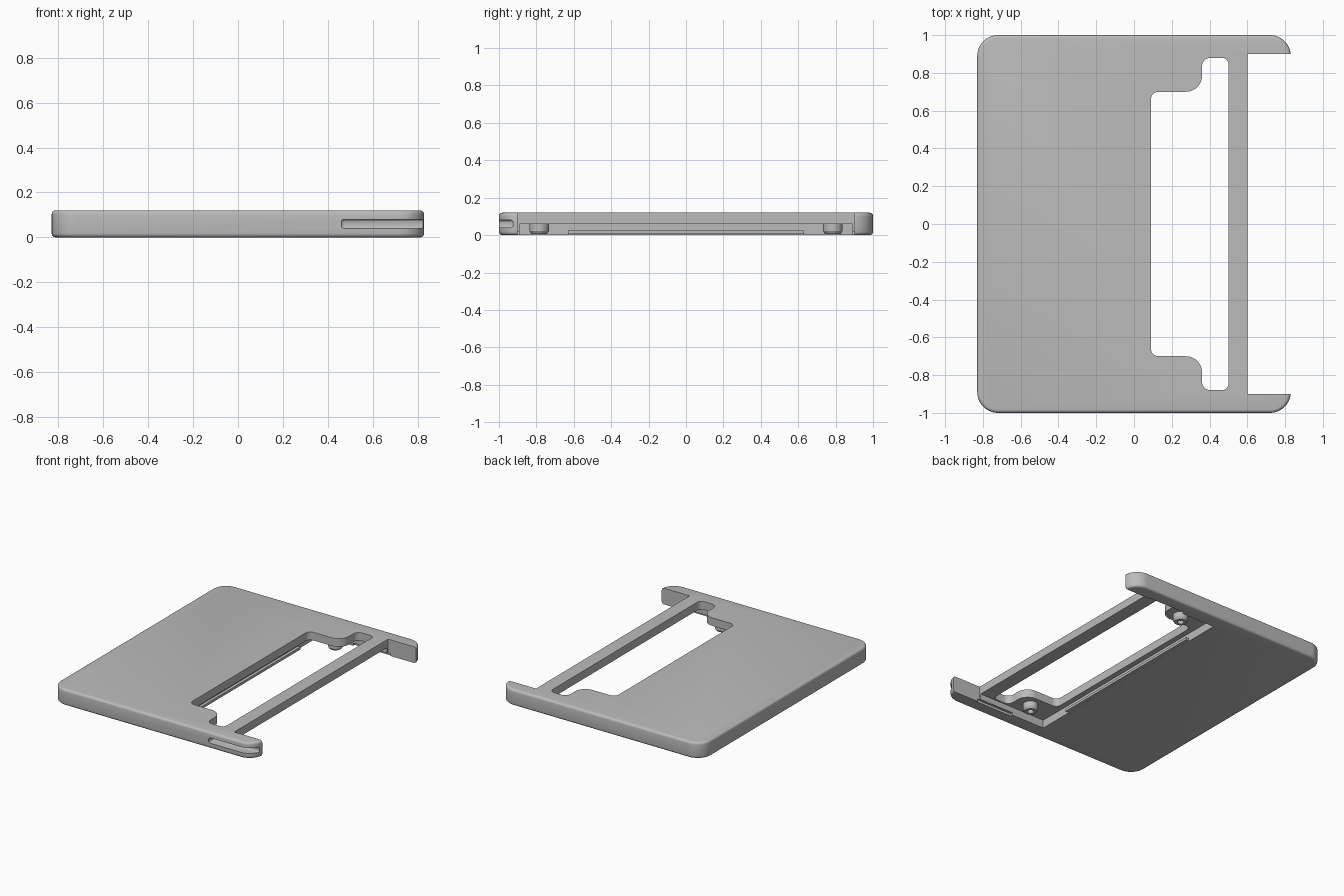
import bpy, bmesh, math
from mathutils import Vector

if "Cube" in bpy.data.objects:
    bpy.data.objects.remove(bpy.data.objects["Cube"])

grey = bpy.data.materials.new("plain grey")
grey.use_nodes = True
grey.diffuse_color = (0.5, 0.5, 0.5, 1)
grey.node_tree.nodes["Principled BSDF"].inputs["Base Color"].default_value = (0.5, 0.5, 0.5, 1)


def rounded(corners, steps=10):
    """Round each (x, y, radius) right-angled corner of an outline."""
    out = []
    for i, (x, y, r) in enumerate(corners):
        p = Vector((x, y))
        a = (Vector(corners[i - 1][:2]) - p).normalized() * r
        b = (Vector(corners[(i + 1) % len(corners)][:2]) - p).normalized() * r
        if r == 0:
            out.append(p)
            continue
        for k in range(steps + 1):
            t = math.pi / 2 * k / steps
            out.append(p + a * (1 - math.sin(t)) + b * (1 - math.cos(t)))
    return out


def add_object(name, bm):
    bmesh.ops.recalc_face_normals(bm, faces=bm.faces)
    mesh = bpy.data.meshes.new(name)
    bm.to_mesh(mesh)
    bm.free()
    obj = bpy.data.objects.new(name, mesh)
    bpy.context.collection.objects.link(obj)
    mesh.materials.append(grey)
    return obj


def prism(name, outline, z0, z1):
    bm = bmesh.new()
    face = bm.faces.new([bm.verts.new((p[0], p[1], z0)) for p in outline])
    top = bmesh.ops.extrude_face_region(bm, geom=[face])["geom"]
    verts = [g for g in top if isinstance(g, bmesh.types.BMVert)]
    bmesh.ops.translate(bm, verts=verts, vec=(0, 0, z1 - z0))
    return add_object(name, bm)


def block(name, x0, x1, y0, y1, z0, z1):
    return prism(name, [(x0, y0), (x1, y0), (x1, y1), (x0, y1)], z0, z1)


def apply(obj, mod):
    bpy.ops.object.select_all(action="DESELECT")
    obj.select_set(True)
    bpy.context.view_layer.objects.active = obj
    bpy.ops.object.modifier_apply(modifier=mod.name)


def round_edges(obj, width, segments):
    mod = obj.modifiers.new("round", "BEVEL")
    mod.width, mod.segments = width, segments
    mod.limit_method, mod.angle_limit = "ANGLE", math.radians(40)
    apply(obj, mod)


def cut(obj, cutter):
    mod = obj.modifiers.new("cut", "BOOLEAN")
    mod.operation, mod.solver, mod.object = "DIFFERENCE", "EXACT", cutter
    apply(obj, mod)
    bpy.data.objects.remove(cutter)


def smooth(obj):
    bpy.ops.object.select_all(action="DESELECT")
    obj.select_set(True)
    bpy.context.view_layer.objects.active = obj
    bpy.ops.object.shade_smooth_by_angle(angle=math.radians(30))


# Main plate with rounded corners and softened rims
W, H = 0.83, 0.12
plate = prism("plate", rounded([(-W, -1, .11), (W, -1, .11), (W, 1, .11), (-W, 1, .11)]), 0, H)
round_edges(plate, 0.018, 4)

# Open end between the two arms, and the shallow pocket underneath
cut(plate, block("end_cutter", 0.6, 1, -0.9, 0.9, -0.1, 0.3))
cut(plate, block("pocket_cutter", 0.05, 0.65, -0.89, 0.89, -0.1, 0.06))
for side in (-1, 1):
    y0, y1 = sorted((side * 0.85, side * 0.908))
    cut(plate, block("step_cutter", 0.32, 0.62, y0, y1, -0.1, 0.018))

# Stepped window through the plate
half = [(0.09, 0.7, .04), (0.36, 0.7, .085), (0.36, 0.88, .045), (0.5, 0.88, .035)]
window = half + [(x, -y, r) for x, y, r in reversed(half)]
cut(plate, prism("window_cutter", rounded(window, 8), 0.03, 0.3))

# Side slot in one arm
slot = block("slot_cutter", 0.46, 1, -1.2, -0.925, 0.04, 0.08)
round_edges(slot, 0.012, 3)
cut(plate, slot)
smooth(plate)

# Thin lip along the pocket wall
block("pocket_lip", 0.045, 0.072, -0.63, 0.63, 0.006, 0.024)

# Two round feet with a chamfered rim and a sunken centre
profile = [(0.052, 0.065), (0.052, 0.022), (0.042, 0.006), (0.022, 0.006), (0.022, 0.03)]
for name, side in (("left_foot", 1), ("right_foot", -1)):
    bm = bmesh.new()
    n = 32
    rings = [[bm.verts.new((0.25 + r * math.cos(math.tau * k / n),
                            side * 0.785 + r * math.sin(math.tau * k / n), z))
              for k in range(n)] for r, z in profile]
    for a, b in zip(rings, rings[1:]):
        for k in range(n):
            m = (k + 1) % n
            bm.faces.new((a[k], a[m], b[m], b[k]))
    bm.faces.new(rings[0])
    bm.faces.new(rings[-1])
    smooth(add_object(name, bm))
